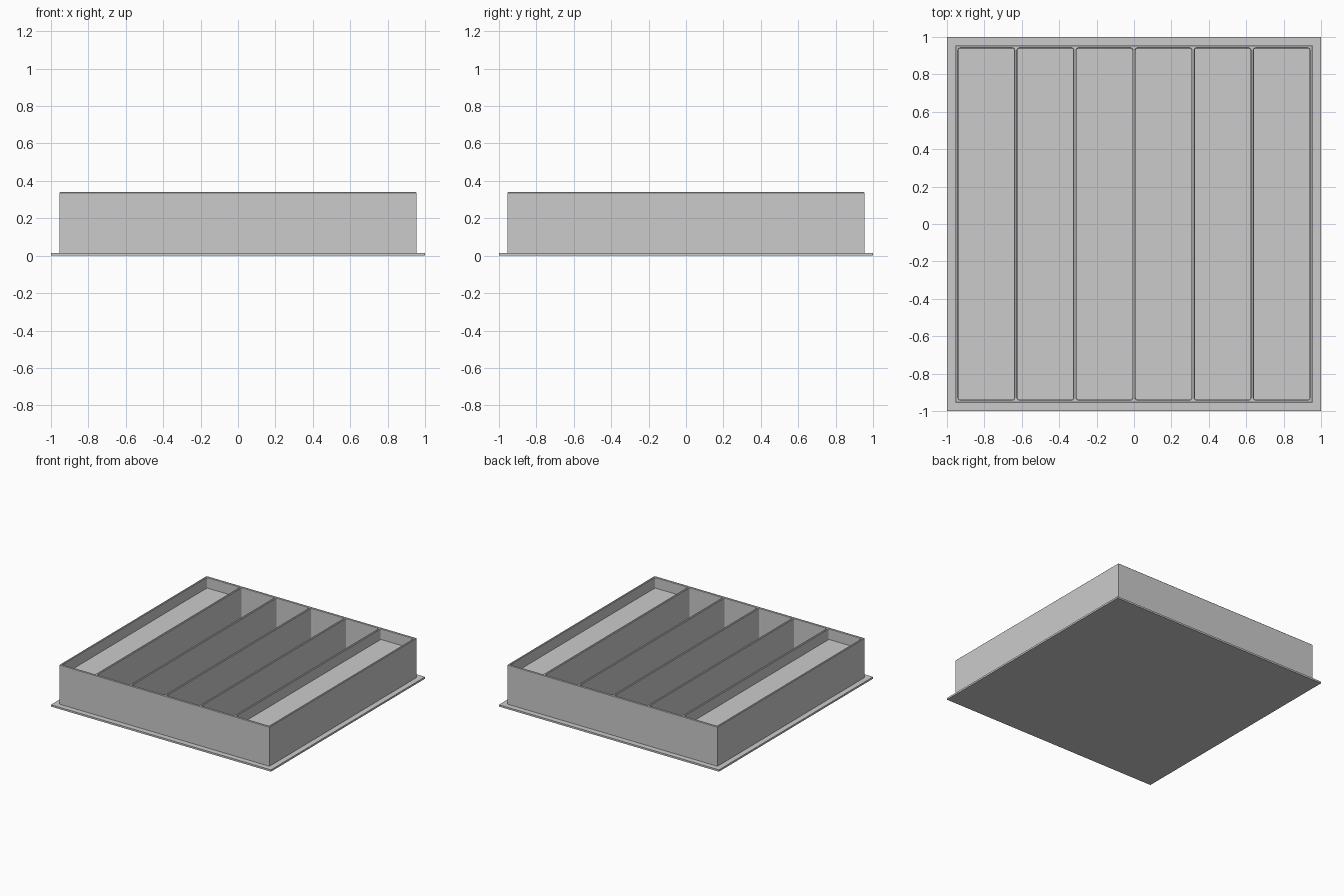
import bpy, bmesh, math

if "Cube" in bpy.data.objects:
    bpy.data.objects.remove(bpy.data.objects["Cube"])

TOP = 0.34
PLATE = 0.015
OUTER = 0.955      # half width of the walled box
INNER = 0.939      # half width of the inside
GAP = 0.018        # divider thickness
COUNT = 6
POCKET = (2 * INNER - (COUNT - 1) * GAP) / COUNT


def new_object(name, bm):
    bmesh.ops.recalc_face_normals(bm, faces=bm.faces[:])
    mesh = bpy.data.meshes.new(name)
    bm.to_mesh(mesh)
    bm.free()
    obj = bpy.data.objects.new(name, mesh)
    bpy.context.collection.objects.link(obj)
    return obj


def loft(bm, rings):
    rows = [[bm.verts.new(p) for p in ring] for ring in rings]
    for a, b in zip(rows, rows[1:]):
        for i in range(len(a)):
            j = (i + 1) % len(a)
            bm.faces.new((a[i], a[j], b[j], b[i]))
    bm.faces.new(rows[0][::-1])
    bm.faces.new(rows[-1])


def rect(cx, hx, hy, z):
    return [(cx + sx * hx, sy * hy, z)
            for sx, sy in ((-1, -1), (1, -1), (1, 1), (-1, 1))]


def rounded_rect(cx, hx, hy, z, grow=0.0, r=0.01, steps=3):
    pts = []
    for k, (sx, sy) in enumerate(((1, 1), (-1, 1), (-1, -1), (1, -1))):
        for i in range(steps + 1):
            a = math.pi / 2 * (k + i / steps)
            pts.append((cx + sx * (hx - r) + (r + grow) * math.cos(a),
                        sy * (hy - r) + (r + grow) * math.sin(a), z))
    return pts


# Base plate
bm = bmesh.new()
loft(bm, [rect(0, 1, 1, 0), rect(0, 1, 1, PLATE)])
new_object("base_plate", bm)

# Walled box with a fine chamfer round the upper rim
bm = bmesh.new()
loft(bm, [rect(0, OUTER, OUTER, 0.008), rect(0, OUTER, OUTER, TOP - 0.004),
          rect(0, OUTER - 0.004, OUTER - 0.004, TOP)])
tray = new_object("compartment_tray", bm)

# Pocket cutters: shallow outer trays, deep inner ones, chamfered mouths
bm = bmesh.new()
for i in range(COUNT):
    cx = -INNER + POCKET / 2 + i * (POCKET + GAP)
    floor = 0.25 if i in (0, COUNT - 1) else 0.02
    h = POCKET / 2
    loft(bm, [rounded_rect(cx, h, INNER, floor),
              rounded_rect(cx, h, INNER, TOP - 0.004),
              rounded_rect(cx, h, INNER, TOP + 0.004, 0.008)])
cutter = new_object("pocket_cutter", bm)
cutter.hide_render = True

# Cut the pockets and discard the cutter
mod = tray.modifiers.new("pockets", 'BOOLEAN')
mod.operation = 'DIFFERENCE'
mod.solver = 'EXACT'
mod.object = cutter
bpy.context.view_layer.objects.active = tray
bpy.ops.object.modifier_apply(modifier=mod.name)
bpy.data.objects.remove(cutter)
